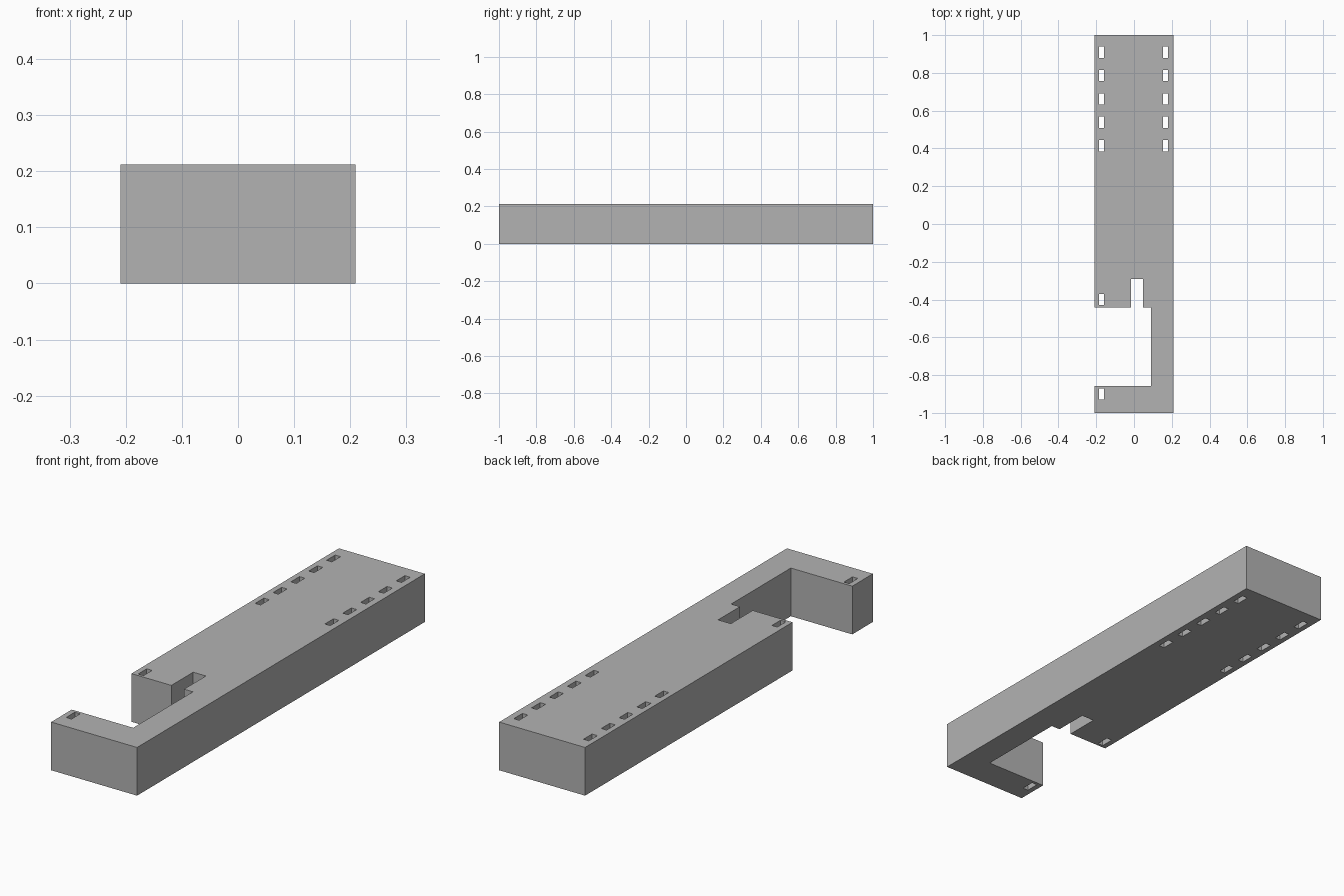
import bpy
import bmesh
from mathutils import Matrix, Vector

HEIGHT = 0.212

cube = bpy.data.objects.get("Cube")
if cube:
    bpy.data.objects.remove(cube, do_unlink=True)

grey = bpy.data.materials.new("mid_grey")
grey.use_nodes = True
colour = (0.45, 0.45, 0.45, 1)
grey.diffuse_color = colour
grey.node_tree.nodes["Principled BSDF"].inputs["Base Color"].default_value = colour


def make_object(name, bm):
    mesh = bpy.data.meshes.new(name)
    bmesh.ops.recalc_face_normals(bm, faces=bm.faces)
    bm.to_mesh(mesh)
    bm.free()
    mesh.materials.append(grey)
    obj = bpy.data.objects.new(name, mesh)
    bpy.context.collection.objects.link(obj)
    return obj


# Body: hooked outline with the square opening and narrow notch, extruded up
outline = [(-0.209, -1), (0.209, -1), (0.209, 1), (-0.209, 1),
           (-0.209, -0.442), (-0.015, -0.442), (-0.015, -0.29), (0.047, -0.29),
           (0.047, -0.442), (0.09, -0.442), (0.09, -0.857), (-0.209, -0.857)]
bm = bmesh.new()
base = bm.faces.new([bm.verts.new((x, y, 0)) for x, y in outline])
top = bmesh.ops.extrude_face_region(bm, geom=[base])["geom"]
bmesh.ops.translate(bm, vec=(0, 0, HEIGHT),
                    verts=[v for v in top if isinstance(v, bmesh.types.BMVert)])
body = make_object("slotted_body", bm)

# Through slots: two rear rows of five, and one on each side of the opening
slots = [(x, 0.91 - 0.124 * i) for x in (-0.172, 0.167) for i in range(5)]
slots += [(-0.172, -0.4), (-0.172, -0.9)]
bm = bmesh.new()
for x, y in slots:
    size = Matrix.Diagonal(Vector((0.026, 0.06, HEIGHT * 2, 1)))
    bmesh.ops.create_cube(bm, size=1,
                          matrix=Matrix.Translation((x, y, HEIGHT / 2)) @ size)
cutter = make_object("slot_cutter", bm)
cutter.hide_render = True

cut = body.modifiers.new("slots", "BOOLEAN")
cut.operation = "DIFFERENCE"
cut.solver = "EXACT"
cut.object = cutter

# Apply the cut and discard the helper
bpy.context.view_layer.objects.active = body
body.select_set(True)
bpy.ops.object.modifier_apply(modifier=cut.name)
bpy.data.objects.remove(cutter, do_unlink=True)
